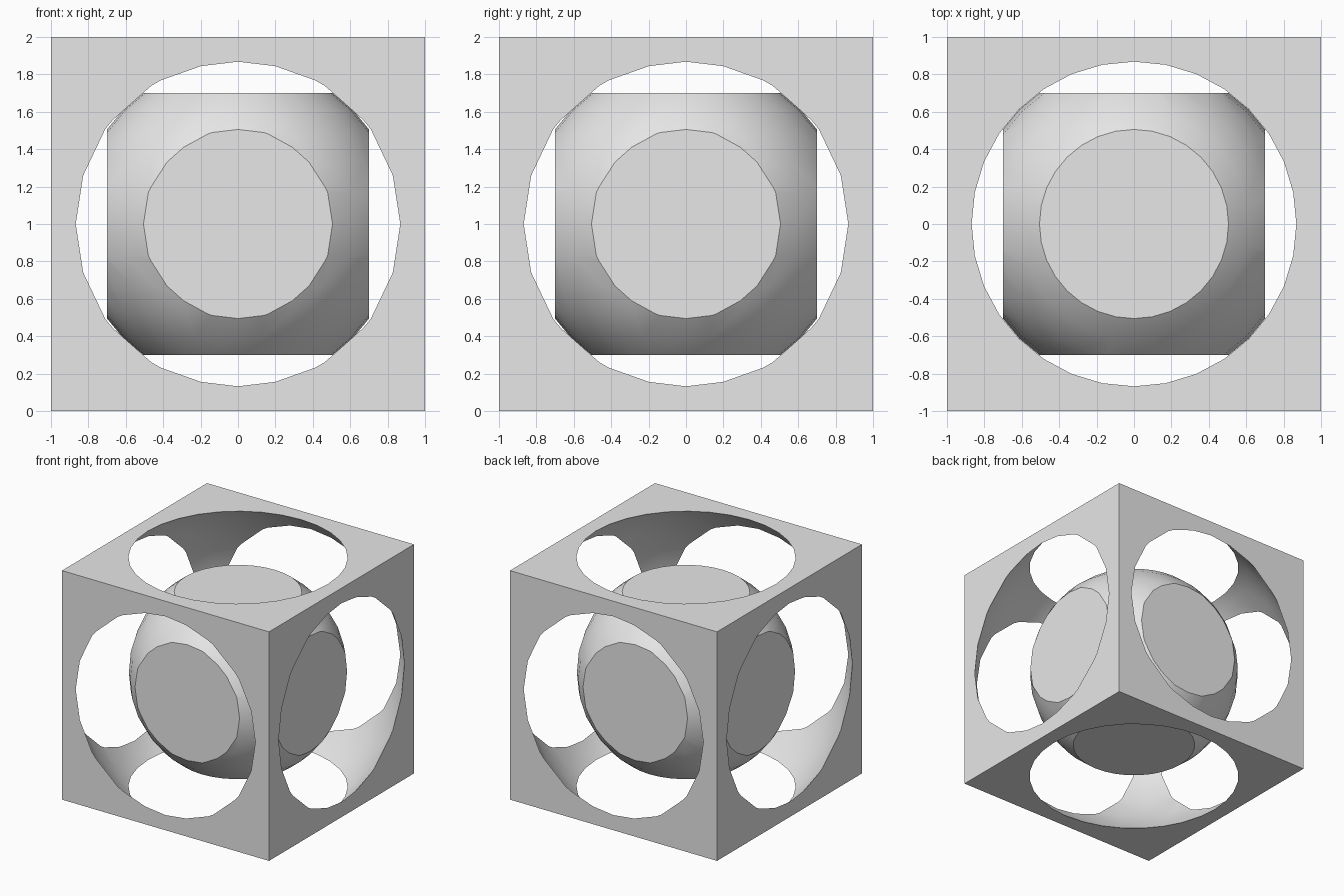
import bpy
import math

if "Cube" in bpy.data.objects:
    bpy.data.objects.remove(bpy.data.objects["Cube"])

grey = bpy.data.materials.new("plain grey")
grey.diffuse_color = (0.8, 0.8, 0.8, 1)
grey.use_nodes = True
grey.node_tree.nodes["Principled BSDF"].inputs["Base Color"].default_value = grey.diffuse_color


def carved_cube(name, half_side, sphere_radius, operation):
    """Cube combined with a concentric ball, smooth on the round faces only."""
    bpy.ops.mesh.primitive_uv_sphere_add(segments=32, ring_count=16,
                                         radius=sphere_radius, location=(0, 0, 1))
    ball = bpy.context.object
    bpy.ops.mesh.primitive_cube_add(size=2 * half_side, location=(0, 0, 1))
    cube = bpy.context.object
    cube.name = name
    cube.data.materials.append(grey)
    ball.data.materials.append(grey)

    cut = cube.modifiers.new("ball cut", 'BOOLEAN')
    cut.operation = operation
    cut.solver = 'EXACT'
    cut.object = ball
    bpy.ops.object.modifier_apply(modifier=cut.name)
    bpy.data.objects.remove(ball)
    bpy.ops.object.shade_smooth_by_angle(angle=math.radians(22))
    # Keep the cube sides flat
    for face in cube.data.polygons:
        if max(abs(c) for c in face.normal) > 0.9999 and \
                abs(face.center.length) >= half_side - 1e-4 and \
                any(abs(abs(c) - half_side) < 1e-4 for c in face.center):
            face.use_smooth = False
    return cube


# Outer shell: cube hollowed by a ball that breaks through all six sides
carved_cube("outer_cube_frame", 1.0, 1.33, 'DIFFERENCE')

# Loose core: ball with six flats
carved_cube("inner_flattened_ball", 0.7, 0.866, 'INTERSECT')
